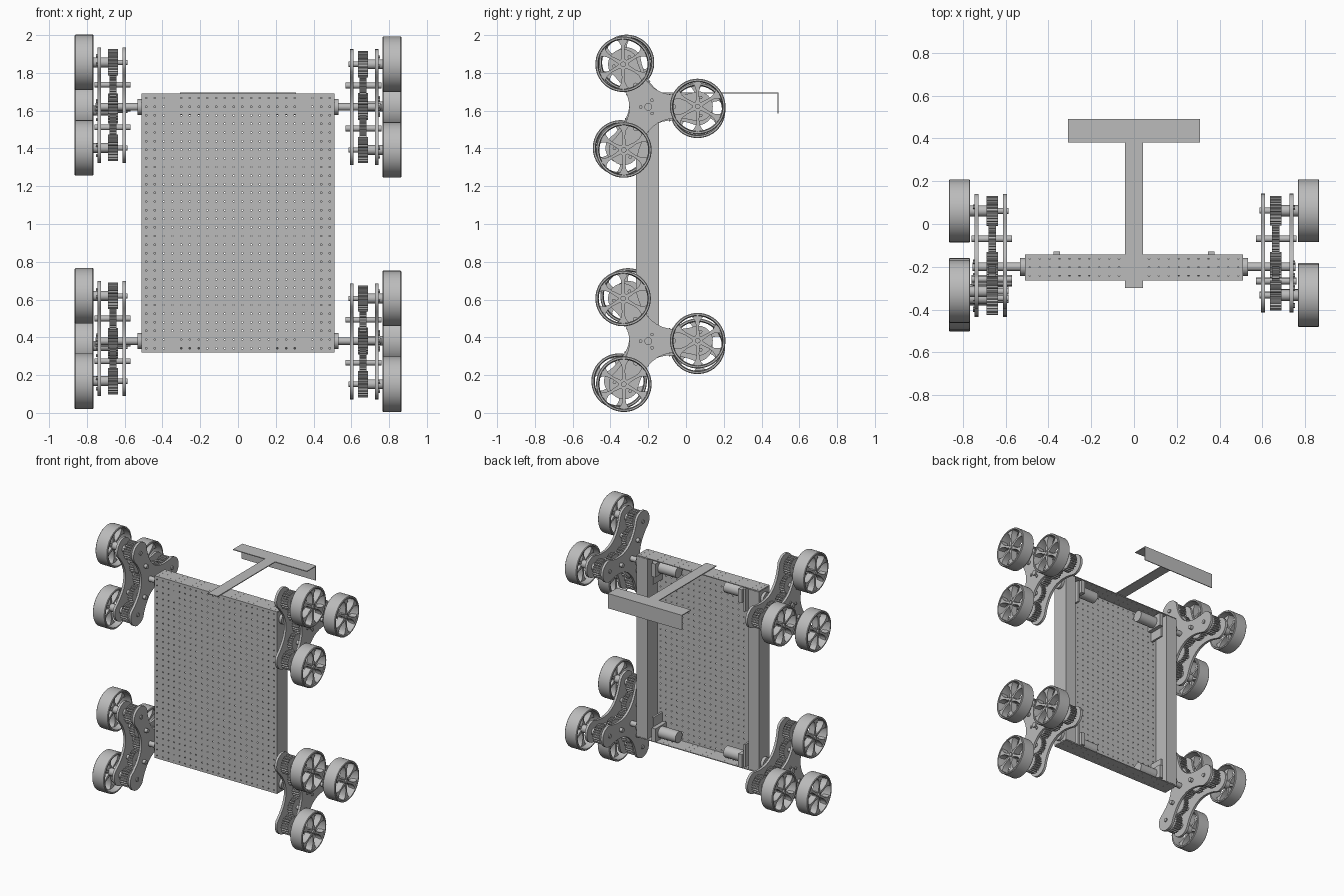
import bpy, bmesh
from math import sin, cos, pi, radians
from mathutils import Vector, Matrix

cube = bpy.data.objects.get("Cube")
if cube:
    bpy.data.objects.remove(cube)

grey = bpy.data.materials.new("metal_grey")
grey.use_nodes = True
COLOUR = (0.5, 0.5, 0.5, 1)
grey.diffuse_color = COLOUR
grey.node_tree.nodes["Principled BSDF"].inputs["Base Color"].default_value = COLOUR


def mesh_from(bm, name):
    bmesh.ops.recalc_face_normals(bm, faces=bm.faces)
    me = bpy.data.meshes.new(name)
    bm.to_mesh(me)
    bm.free()
    me.materials.append(grey)
    return me


def place(name, me, loc=(0, 0, 0), turn=0, flip=False, smooth=False):
    """Put a mesh in the scene, turned about the x axis."""
    ob = bpy.data.objects.new(name, me)
    bpy.context.collection.objects.link(ob)
    ob.location = loc
    ob.rotation_euler = (turn, 0, pi if flip else 0)
    if smooth:
        bpy.ops.object.select_all(action='DESELECT')
        ob.select_set(True)
        bpy.context.view_layer.objects.active = ob
        bpy.ops.object.shade_smooth_by_angle(angle=radians(35))
    return ob


def add_prism(bm, pts, x0, x1):
    """Extrude a y-z outline along x."""
    face = bm.faces.new([bm.verts.new((x0, y, z)) for y, z in pts])
    out = bmesh.ops.extrude_face_region(bm, geom=[face])["geom"]
    moved = [v for v in out if isinstance(v, bmesh.types.BMVert)]
    bmesh.ops.translate(bm, verts=moved, vec=(x1 - x0, 0, 0))


def add_ring(bm, profile, n):
    """Lathe a closed (x, radius) profile about x."""
    rows = [[bm.verts.new((x, r * cos(2 * pi * i / n), r * sin(2 * pi * i / n)))
             for x, r in profile] for i in range(n)]
    m = len(profile)
    for i in range(n):
        a, b = rows[i], rows[(i + 1) % n]
        for j in range(m):
            k = (j + 1) % m
            bm.faces.new((a[j], a[k], b[k], b[j]))


def circle(r, n):
    return [(r * cos(2 * pi * i / n), r * sin(2 * pi * i / n)) for i in range(n)]


def rod(name, r, x0, x1, n=20):
    bm = bmesh.new()
    add_prism(bm, circle(r, n), x0, x1)
    return mesh_from(bm, name)


def box(name, x, y, z):
    bm = bmesh.new()
    add_prism(bm, [(y[0], z[0]), (y[1], z[0]), (y[1], z[1]), (y[0], z[1])], *x)
    return place(name, mesh_from(bm, name))


def perforated(name, w, h, nx, ny, loc, rot):
    """Thin sheet with a regular grid of small holes."""
    bm = bmesh.new()
    bmesh.ops.create_grid(bm, x_segments=nx, y_segments=ny, size=0.5)
    bmesh.ops.scale(bm, vec=(w, h, 1), verts=bm.verts)
    cells = bm.faces[:]
    bmesh.ops.inset_individual(bm, faces=cells, thickness=0.019, use_even_offset=True)
    bmesh.ops.delete(bm, geom=cells, context='FACES')
    ob = place(name, mesh_from(bm, name), loc)
    ob.rotation_euler = rot
    mod = ob.modifiers.new("thickness", 'SOLIDIFY')
    mod.thickness = 0.006
    mod.offset = 0


# Chassis: perforated tray with two box rails
MID, FRONT, BACK = 1.005, -0.262, -0.142
perforated("front_panel", 1.02, 1.37, 22, 30, (0, FRONT, MID), (pi / 2, 0, 0))
for name, z in (("bottom_panel", 0.323), ("top_panel", 1.687)):
    perforated(name, 1.02, 0.12, 22, 3, (0, (FRONT + BACK) / 2, z), (0, 0, 0))
for s, side in ((1, "left"), (-1, "right")):
    zr = (0.328, 1.682)
    box(side + "_outer_wall", (s * 0.504, s * 0.51), (FRONT, BACK), zr)
    box(side + "_inner_wall", (s * 0.42, s * 0.426), (FRONT, BACK), zr)
    box(side + "_back_flange", (s * 0.42, s * 0.51), (BACK - 0.006, BACK), zr)

# T-shaped handle with a folded lip
T = (1.69, 1.696)
box("handle_stem", (-0.042, 0.042), (-0.3, 0.38), T)
box("handle_crossbar", (-0.308, 0.308), (0.38, 0.49), T)
box("handle_lip", (-0.308, 0.308), (0.484, 0.49), (1.585, 1.69))

# Three-armed plate outline
ARM, TIP = 0.262, 0.08
outline = []
for k in range(3):
    rot, nxt = Matrix.Rotation(k * 2 * pi / 3, 2), Matrix.Rotation((k + 1) * 2 * pi / 3, 2)
    for i in range(13):
        a = -pi / 2 + pi * i / 12
        outline.append(rot @ Vector((ARM + TIP * cos(a), TIP * sin(a))))
    p, q = rot @ Vector((ARM, TIP)), nxt @ Vector((ARM, -TIP))
    for i in range(1, 12):
        t = i / 12
        outline.append((1 - t) ** 2 * p + t * t * q)
bm = bmesh.new()
add_prism(bm, outline, -0.009, 0.009)
star_mesh = mesh_from(bm, "star_plate")


# Spur gear
def gear(name, width, teeth=24):
    pts = []
    for i in range(teeth):
        for da, r in ((-0.32, 0.06), (-0.16, 0.07), (0.16, 0.07), (0.32, 0.06)):
            a = 2 * pi * (i + da) / teeth
            pts.append((r * cos(a), r * sin(a)))
    bm = bmesh.new()
    add_prism(bm, pts, -width / 2, width / 2)
    return mesh_from(bm, name)


wide_gear, narrow_gear = gear("wide_gear", 0.054), gear("narrow_gear", 0.036)

# Wheel: thin rim, hub and six flared spokes
bm = bmesh.new()
add_ring(bm, [(-0.05, 0.143), (-0.046, 0.147), (0.046, 0.147), (0.05, 0.143),
              (0.05, 0.134), (0, 0.129), (-0.05, 0.134)], 48)
add_prism(bm, circle(0.028, 24), -0.04, 0.04)
half = [(0.02, 0.011), (0.07, 0.007), (0.1, 0.011), (0.12, 0.022), (0.127, 0.034)]
spoke = half + [(0.133, 0)] + [(y, -z) for y, z in reversed(half)]
for k in range(6):
    turn = Matrix.Rotation(k * pi / 3 + pi / 6, 2)
    add_prism(bm, [turn @ Vector(p) for p in spoke], -0.005, 0.044)
wheel_mesh = mesh_from(bm, "wheel")

wheel_axle = rod("wheel_axle", 0.014, -0.135, 0.145)
idler_shaft = rod("idler_shaft", 0.015, -0.095, 0.095)
spacer = rod("spacer_collar", 0.026, -0.058, 0.058)
drive_shaft = rod("drive_shaft", 0.02, -0.155, 0.155)
collar = rod("shaft_collar", 0.042, -0.012, 0.012, 24)
bolt = rod("bolt", 0.01, -0.006, 0.006, 6)
motor = rod("motor", 0.042, -0.08, 0.08, 24)

# Four wheel clusters, each with a geared drive and a motor
HUB_Y = -0.2
for s, side in ((1, "left"), (-1, "right")):
    for level, hz in (("lower", 0.38), ("upper", 1.62)):
        tag = side + "_" + level + "_"
        tilt = radians(0.5) if s > 0 else radians(-6 if level == "lower" else -4)
        flip = s < 0

        def put(part, me, x, r=0, a=0, turn=0, smooth=True):
            loc = (s * x, HUB_Y + r * cos(a), hz + r * sin(a))
            return place(tag + part, me, loc, turn, flip, smooth)

        for part, x in (("inner_plate", 0.602), ("outer_plate", 0.735)):
            place(tag + part, star_mesh, (s * x, HUB_Y, hz), tilt, False, True)
        put("hub_gear", wide_gear, 0.662, smooth=False)
        put("drive_shaft", drive_shaft, 0.6)
        put("shaft_collar", collar, 0.52)
        put("motor", motor, 0.28)
        box(tag + "motor_bracket", (s * 0.345, s * 0.375), (FRONT, -0.128), (hz - 0.05, hz + 0.05))
        box(tag + "bracket_plate", (s * 0.375, s * 0.39), (FRONT, -0.15), (hz - 0.05, hz + 0.12)
            if level == "lower" else (hz - 0.12, hz + 0.05))
        for k in range(3):
            a = tilt + k * 2 * pi / 3
            n = str(k + 1)
            put("idler_gear_" + n, narrow_gear, 0.662, ARM / 2, a, smooth=False)
            put("idler_shaft_" + n, idler_shaft, 0.665, ARM / 2, a)
            put("tip_gear_" + n, wide_gear, 0.662, ARM, a, smooth=False)
            put("axle_" + n, wheel_axle, 0.72, ARM, a)
            put("axle_collar_" + n, spacer, 0.71, ARM, a)
            put("wheel_" + n, wheel_mesh, 0.815, ARM, a, a)
            for j, da in enumerate((-0.17, 0.17)):
                put("plate_bolt_" + n + "ab"[j], bolt, 0.746, ARM + 0.02, a + da)
            put("hub_bolt_" + n, bolt, 0.746, 0.04, a + pi / 3)
